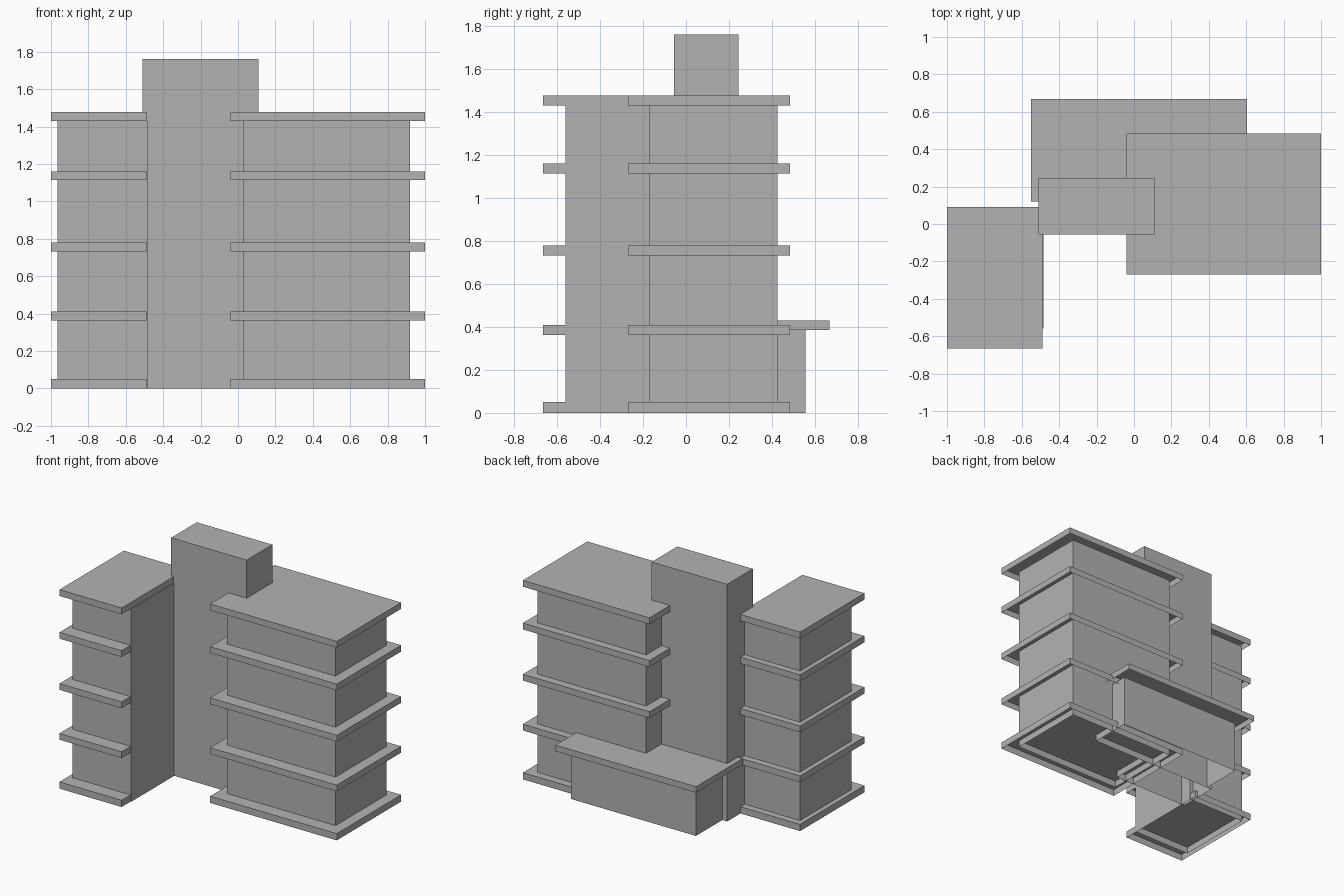
import bpy
import bmesh
from mathutils import Vector

default = bpy.data.objects.get("Cube")
if default:
    bpy.data.objects.remove(default, do_unlink=True)

# One plain concrete colour for the whole building
concrete = bpy.data.materials.new("concrete_grey")
concrete.use_nodes = True
colour = (0.45, 0.45, 0.45, 1)
concrete.diffuse_color = colour
concrete.node_tree.nodes["Principled BSDF"].inputs["Base Color"].default_value = colour


def shell(name, x, y, z):
    """Flat-sided block with an open underside, from (low, high) spans."""
    bm = bmesh.new()
    bmesh.ops.create_cube(bm, size=1)
    low, high = (Vector(corner) for corner in zip(x, y, z))
    bmesh.ops.scale(bm, vec=high - low, verts=bm.verts)
    bmesh.ops.translate(bm, vec=(low + high) / 2, verts=bm.verts)
    bm.normal_update()
    underside = [f for f in bm.faces if f.normal.z < -0.5]
    bmesh.ops.delete(bm, geom=underside, context="FACES_ONLY")
    mesh = bpy.data.meshes.new(name)
    bm.to_mesh(mesh)
    bm.free()
    mesh.materials.append(concrete)
    obj = bpy.data.objects.new(name, mesh)
    bpy.context.collection.objects.link(obj)
    return obj


# Two wings: a wall block crossed by overhanging floor slabs and a roof slab
SLAB_TOPS = (0.05, 0.41, 0.78, 1.16, 1.477)
SLAB_THICK = 0.047
WALL_TOP = SLAB_TOPS[-1] - SLAB_THICK


def wing(name, wall_x, wall_y, slab_x, slab_y):
    shell(name + "_walls", wall_x, wall_y, (0, WALL_TOP))
    for level, top in enumerate(SLAB_TOPS):
        bottom = max(top - SLAB_THICK, 0) if level else 0
        part = "roof" if level == len(SLAB_TOPS) - 1 else f"floor_slab_{level}"
        shell(f"{name}_{part}", slab_x, slab_y, (bottom, top))


wing("right_wing", (-0.965, -0.485), (-0.56, 0.04), (-1, -0.49), (-0.665, 0.09))
wing("left_wing", (0.03, 0.92), (-0.17, 0.425), (-0.04, 1), (-0.27, 0.485))

# Tall stair core joining the wings
shell("stair_core", (-0.51, 0.11), (-0.055, 0.245), (0, 1.76))

# Low annex behind with its overhanging roof
shell("annex_walls", (-0.47, 0.555), (0.245, 0.555), (0, 0.385))
shell("annex_roof", (-0.55, 0.605), (0.12, 0.668), (0.385, 0.43))
